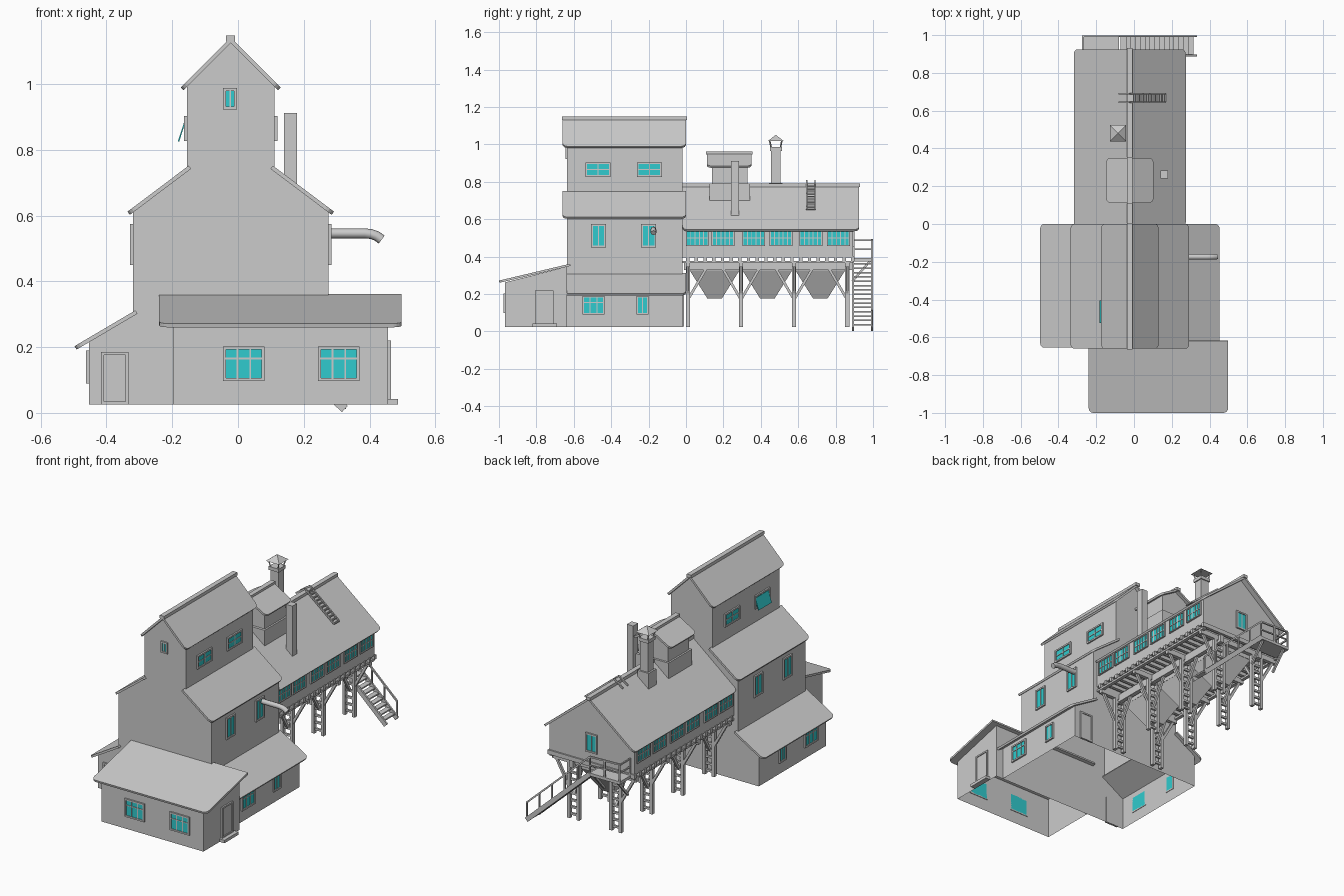
import bpy, bmesh, math
from mathutils import Vector as V, Matrix

if "Cube" in bpy.data.objects:
    bpy.data.objects.remove(bpy.data.objects["Cube"])

CX = -0.022            # ridge line of tower and house
GLASS = bpy.data.materials.new("glass_cyan")
GLASS.diffuse_color = (0.03, 0.6, 0.62, 1)
GLASS.use_nodes = True
GLASS.node_tree.nodes["Principled BSDF"].inputs["Base Color"].default_value = GLASS.diffuse_color


def finish(name, bm, mat=None):
    bmesh.ops.recalc_face_normals(bm, faces=bm.faces)
    me = bpy.data.meshes.new(name)
    bm.to_mesh(me)
    bm.free()
    ob = bpy.data.objects.new(name, me)
    bpy.context.collection.objects.link(ob)
    if mat:
        me.materials.append(mat)
    return ob


def add_box(bm, x0, x1, y0, y1, z0, z1, M=Matrix()):
    c = Matrix.Translation(((x0 + x1) / 2, (y0 + y1) / 2, (z0 + z1) / 2))
    bmesh.ops.create_cube(bm, size=1, matrix=M @ c @ Matrix.Diagonal((x1 - x0, y1 - y0, z1 - z0, 1)))


def add_beam(bm, p, q, w, h):
    p, q = V(p), V(q)
    R = (q - p).to_track_quat('Z', 'Y').to_matrix().to_4x4()
    bmesh.ops.create_cube(bm, size=1, matrix=Matrix.Translation((p + q) / 2) @ R
                          @ Matrix.Diagonal((w, h, (q - p).length, 1)))


def boxes(name, items, mat=None):
    bm = bmesh.new()
    for b in items:
        add_box(bm, *b)
    return finish(name, bm, mat)


def beams(name, items, mat=None):
    bm = bmesh.new()
    for b in items:
        add_beam(bm, *b)
    return finish(name, bm, mat)


def extrude(name, pts, vec, open_bottom=False):
    bm = bmesh.new()
    f = bm.faces.new([bm.verts.new(p) for p in pts])
    r = bmesh.ops.extrude_face_region(bm, geom=[f], use_keep_orig=True)
    bmesh.ops.translate(bm, vec=vec, verts=[g for g in r['geom'] if isinstance(g, bmesh.types.BMVert)])
    bmesh.ops.recalc_face_normals(bm, faces=bm.faces)
    if open_bottom:
        bmesh.ops.delete(bm, geom=[g for g in bm.faces if g.normal.z < -0.9], context='FACES_ONLY')
    return finish(name, bm)


def sheet(name, a, b, d, t=0.012, r=0.025):
    """Roof sheet from ridge a-b down along d, eave corners rounded."""
    a, b, d = V(a), V(b), V(d)
    U, D, L, S = (b - a).normalized(), d.normalized(), (b - a).length, d.length
    uv = [(0, 0), (L, 0)]
    for cu, s in ((L - r, 0), (r, math.pi / 2)):
        uv += [(cu + r * math.cos(s + k * math.pi / 8), S - r + r * math.sin(s + k * math.pi / 8)) for k in range(5)]
    n = U.cross(D)
    n = n if n.z > 0 else -n
    return extrude(name, [a + U * u + D * v for u, v in uv], -t * n)


def gable_roof(name, y0, y1, hw_in, z_in, hw_out, z_out):
    for s, side in ((-1, "left"), (1, "right")):
        sheet(f"{name}_{side}", (CX + s * hw_in, y0, z_in), (CX + s * hw_in, y1, z_in),
              (s * (hw_out - hw_in), 0, z_out - z_in))
    if hw_in == 0:
        boxes(name + "_ridge_cap", [(CX - .015, CX + .013, y0 - .004, y1 + .006, z_in - .012, z_in + .006)])


def opening(name, c, n, w, h, cols=1, splits=(), mat=GLASS, f=0.009):
    """Framed window or door: centre c on the wall, outward normal n."""
    n = V(n)
    u = V((0, 0, 1)).cross(n)
    M = Matrix((u, n, (0, 0, 1))).transposed().to_4x4()
    M.translation = c
    bm, o, b = bmesh.new(), 0.009, 0.0025
    for s in (-1, 1):
        add_box(bm, s * w / 2 - f / 2, s * w / 2 + f / 2, -.003, o, -h / 2 - f / 2, h / 2 + f / 2, M)
        add_box(bm, -w / 2, w / 2, -.003, o, s * h / 2 - f / 2, s * h / 2 + f / 2, M)
    for k in range(1, cols):
        x = -w / 2 + w * k / cols
        add_box(bm, x - b, x + b, 0, o - .002, -h / 2, h / 2, M)
    for s in splits:
        z = -h / 2 + h * s
        add_box(bm, -w / 2, w / 2, 0, o - .002, z - b, z + b, M)
    finish(name + "_frame", bm)
    bm = bmesh.new()
    add_box(bm, -w / 2, w / 2, -.003, .004, -h / 2, h / 2, M)
    finish(name + "_panel", bm, mat)


# Tower walls: stepped profile, open underneath
half = [(.431, .025), (.431, .215), (.298, .295), (.298, .615), (.133, .735), (.133, 1.005)]
prof = [(CX - x, z) for x, z in half] + [(CX, 1.125)] + [(CX + x, z) for x, z in reversed(half)]
extrude("tower_walls", [(x, -.636, z) for x, z in prof], (0, .616, 0), True)
gable_roof("tower_top_roof", -.66, 0, 0, 1.142, .152, .99)
gable_roof("tower_middle_roof", -.66, 0, .128, .752, .314, .612)
gable_roof("tower_lower_roof", -.655, 0, .29, .312, .475, .203)

# Front annex
extrude("annex_walls", [(-.197, -.968, .025), (-.197, -.968, .262), (-.197, -.637, .346), (-.197, -.637, .025)],
        (.653, 0, 0), True)
sheet("annex_roof", (-.24, -.62, .362), (.498, -.62, .362), (0, -.38, -.09))
boxes("annex_doorstep", [(.456, .487, -.82, -.69, .025, .042)])
opening("annex_side_door", (.456, -.757, .13), (1, 0, 0), .09, .17, mat=None)
for i, x in enumerate((.018, .307)):
    opening(f"annex_window_{i}", (x, -.968, .15), (0, -1, 0), .117, .096, 3, (.66,))

# Tower doors and windows, same on both sides
opening("lean_to_door", (-.375, -.636, .105), (0, -1, 0), .075, .15, mat=None)
opening("tower_back_door", (.33, -.02, .11), (0, 1, 0), .075, .16, mat=None)
opening("tower_front_window", (-.024, -.636, .955), (0, -1, 0), .034, .056, 2)
for s, side in ((-1, "left"), (1, "right")):
    n = (s, 0, 0)
    for i, (y, z, hw, w, h, c, sp) in enumerate((
            (-.471, .865, .133, .125, .068, 2, (.5,)), (-.196, .865, .133, .125, .068, 2, (.5,)),
            (-.468, .512, .298, .07, .115, 2, ()), (-.2, .512, .298, .07, .115, 2, ()),
            (-.495, .14, .431, .11, .092, 3, (.66,)), (-.233, .14, .431, .056, .092, 2, ()))):
        opening(f"tower_{side}_window_{i}", (CX + s * hw, y, z), n, w, h, c, sp)
    # House window bands
    for i, y in enumerate((.06, .198, .363, .508, .668, .815)):
        opening(f"house_{side}_window_{i}", (CX + s * .272, y, .5), n, .115, .08, 5, (.5,), f=.006)
beams("open_sash", [((-.16, -.465, .89), (-.181, -.465, .825), .12, .004)], GLASS)

# Raised back house
hp = [(-.272, .395), (-.272, .552), (0, .772), (.272, .552), (.272, .395)]
extrude("house_walls", [(CX + x, -.02, z) for x, z in hp], (0, .913, 0))
gable_roof("house_roof", -.018, .925, 0, .784, .296, .545)
opening("house_back_window", (CX, .893, .51), (0, 1, 0), .065, .1, 2)

# Under-floor beams, joists, trestle legs and braces
boxes("house_joists", [(CX - .278, CX + .278, y, y + .018, .375, .4)
                       for y in [k * .0465 for k in range(20)]])
boxes("house_edge_beams", [(CX + x - .01, CX + x + .01, -.02, .893, .365, .378) for x in (-.262, .262)])
legs, LEGX, LEGY = [], (CX - .135, CX + .135), (.01, .294, .578, .862)
for x in LEGX:
    legs.append(((x, -.01, .352), (x, .89, .352), .025, .045))
    for y in LEGY:
        legs += [((x + d, y, .025), (x + d, y, .375), .018, .022) for d in (-.03, .03)]
        legs += [((x - .03, y, z / 100), (x + .03, y, z / 100), .012, .012) for z in range(5, 34, 4)]
        legs += [((x, y, .17), (x, y + d, .34), .014, .014) for d in (-.1, .1) if -.02 < y + d < .9]
        s = 1 if x > CX else -1
        legs.append(((x + s * .03, y, .2), (x + s * .125, y, .37), .014, .014))
for y in LEGY:
    legs.append(((CX - .27, y, .36), (CX + .27, y, .36), .022, .03))
beams("trestle_legs", legs)

# Hoppers
for i, y in enumerate((.153, .435, .718)):
    bm = bmesh.new()
    M = Matrix.Translation((CX, y, .25)) @ Matrix.Diagonal((.8, 1, 1, 1)) @ Matrix.Rotation(math.pi / 4, 4, 'Z')
    bmesh.ops.create_cone(bm, cap_ends=True, segments=4, radius1=.038 * 2 ** .5, radius2=.132 * 2 ** .5,
                          depth=.15, matrix=M)
    add_box(bm, CX - .105, CX + .105, y - .132, y + .132, .322, .37)
    finish(f"hopper_{i}", bm)

# Back landing, stairs and railing
N, TOP, BOT = 16, V((-.08, 0, .385)), V((.325, 0, .012))
boxes("landing", [(-.275, -.08, .893, .998, .375, .392)])
pts = [TOP.lerp(BOT, k / N) for k in range(1, N)]
boxes("stair_treads", [(p.x - .016, p.x + .014, .897, .99, p.z - .004, p.z + .004) for p in pts])
beams("stair_stringers", [(TOP + V((0, y, 0)), BOT + V((0, y, 0)), .01, .026) for y in (.892, .994)])
rail, H = [], V((0, 0, .1))
E = V((0, .994, 0))
path = [V((-.27, .994, .39)), TOP + E, BOT + E]
for p, q, m in ((path[0], path[1], 2), (path[1], path[2], 5)):
    rail.append((p + H, q + H, .009, .009))
    rail += [(p.lerp(q, k / m), p.lerp(q, k / m) + H, .008, .008) for k in range(m + 1)]
rail += [((-.27, .897, z), (-.27, .994, z), .008, .008) for z in (.44, .487)]
rail.append((path[0] + H / 2, path[1] + H / 2, .007, .007))
rail.append(((-.27, .897, .39), (-.27, .897, .49), .008, .008))
beams("stair_railing", rail)
beams("landing_struts", [((x, .89, .27), (x, .985, .378), .012, .012) for x in (-.25, -.1)])

# Roof vent house with its own gable roof
vp = [(-.095, .65), (-.095, .895), (0, .945), (.095, .895), (.095, .65)]
extrude("vent_house_walls", [(CX + x, .14, z) for x, z in vp], (0, .19, 0))
boxes("vent_house_base", [(CX - .105, CX + .105, .125, .342, .66, .79)])
gable_roof("vent_house_roof", .112, .35, 0, .957, .125, .885)

# Square flue on right slope
boxes("side_flue", [(.14, .18, .241, .284, .62, .912)])

# Chimney with open hood
x, y = -.085, .48
boxes("chimney", [(x - .026, x + .026, y - .026, y + .026, .68, .985),
                  (x - .036, x + .036, y - .036, y + .036, .69, .795),
                  (x - .032, x + .032, y - .032, y + .032, .965, .985)])
beams("chimney_hood_posts", [((x + a * .024, y + b * .024, .98), (x + a * .033, y + b * .033, 1.022), .006, .006)
                             for a in (-1, 1) for b in (-1, 1)])
bm = bmesh.new()
bmesh.ops.create_cone(bm, cap_ends=True, segments=4, radius1=.043 * 2 ** .5, radius2=.001, depth=.033,
                      matrix=Matrix.Translation((x, y, 1.034)) @ Matrix.Rotation(math.pi / 4, 4, 'Z'))
finish("chimney_hood", bm)

# Ladder hooked over the house ridge
A, B = V((CX, 0, .805)), V((.165, 0, .652))
lad = []
for y in (.645, .69):
    Y = V((0, y, 0))
    lad += [(A + Y, B + Y, .007, .009), (A + Y, V((-.08, y, .765)), .007, .009)]
lad += [(A.lerp(B, k / 11) + V((0, .645, 0)), A.lerp(B, k / 11) + V((0, .69, 0)), .007, .007) for k in range(1, 12)]
beams("roof_ladder", lad)

# Curved discharge spout on tower right side
cu = bpy.data.curves.new("discharge_spout", 'CURVE')
cu.dimensions, cu.bevel_depth, cu.bevel_resolution, cu.use_fill_caps = '3D', .015, 2, True
sp = cu.splines.new('POLY')
path = [(.265, .546), (.385, .546), (.405, .544), (.422, .538), (.437, .527)]
sp.points.add(len(path) - 1)
for p, (px, pz) in zip(sp.points, path):
    p.co = (px, -.174, pz, 1)
bpy.context.collection.objects.link(bpy.data.objects.new("discharge_spout", cu))
